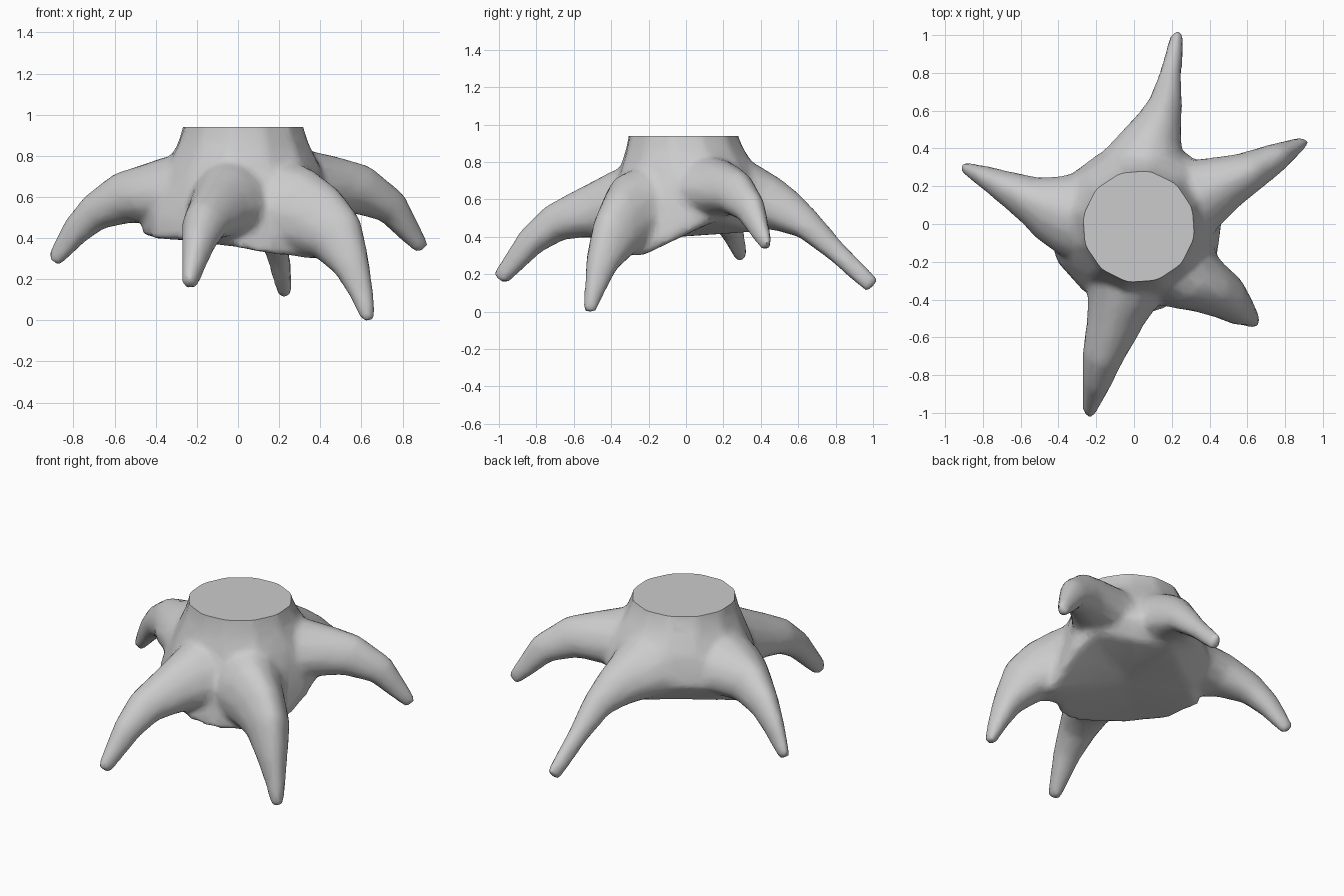
import bpy, bmesh, math
from mathutils import Vector

cube = bpy.data.objects.get("Cube")
if cube:
    bpy.data.objects.remove(cube)

bark = bpy.data.materials.new("grey_bark")
bark.use_nodes = True
bark.diffuse_color = (0.6, 0.6, 0.6, 1)
bark.node_tree.nodes["Principled BSDF"].inputs["Base Color"].default_value = (0.6, 0.6, 0.6, 1)

CUT = 0.94   # height of the sawn top


def loft(bm, rings):
    """Closed tube through rings of equal point count, capped at both ends."""
    loops = [[bm.verts.new(p) for p in ring] for ring in rings]
    for a, b in zip(loops, loops[1:]):
        for i in range(len(a)):
            j = (i + 1) % len(a)
            bm.faces.new((a[i], a[j], b[j], b[i]))
    for loop in (loops[0], loops[-1]):
        mid = bm.verts.new(sum((v.co for v in loop), Vector()) / len(loop))
        for i in range(len(loop)):
            bm.faces.new((loop[i], loop[i - 1], mid))


def circle(r, z, y=-.015):
    angles = [math.radians(30 * i - 11) for i in range(12)]
    return [Vector((0.025 + r * math.cos(a), y + r * math.sin(a), z)) for a in angles]


def root(bm, stations):
    """Tapering root, wider below; a station is x, y, z, half width, half height."""
    pts = [Vector(s[:3]) for s in stations]
    rings = []
    for k, (p, s) in enumerate(zip(pts, stations)):
        along = (pts[min(k + 1, len(pts) - 1)] - pts[max(k - 1, 0)]).normalized()
        side = along.cross(Vector((0, 0, 1))).normalized()
        up = side.cross(along)
        rings.append([p + side * s[3] * math.cos(a) * (1 - .2 * math.sin(a)) + up * s[4] * math.sin(a)
                      for a in (math.tau * i / 12 for i in range(12))])
    loft(bm, rings)


bm = bmesh.new()

# trunk: underside rim, undercut towards the back, flared shoulder, twelve-sided top
rim = [(.465, .02, .42), (.43, .17, .49), (.25, .3, .45), (.07, .42, .43),
       (-.13, .26, .425), (-.31, .14, .42), (-.47, .02, .41), (-.41, -.2, .395),
       (-.27, -.36, .385), (0, -.49, .35), (.16, -.455, .32), (.43, -.25, .29)]
waist = [(.465, .02, .5), (.45, .2, .57), (.3, .37, .56), (.05, .49, .55),
         (-.2, .37, .56), (-.4, .22, .55), (-.47, .02, .52), (-.4, -.2, .5),
         (-.265, -.35, .5), (0, -.46, .47), (.15, -.43, .45), (.42, -.23, .42)]
loft(bm, [[Vector(p) for p in rim], [Vector(p) for p in waist], circle(.385, .74, .015),
          circle(.325, .86, -.005), circle(.298, CUT), circle(.29, 1.04)])

# five roots, wide where they leave the trunk
back = [(.04, .2, .63, .28, .21), (.06, .33, .62, .235, .18), (.1, .45, .58, .165, .145),
        (.135, .54, .535, .125, .12), (.17, .65, .465, .09, .085), (.195, .8, .325, .06, .06),
        (.23, 1, .135, .038, .05)]
left_back = [(.22, .08, .66, .24, .19), (.38, .17, .66, .19, .16), (.5, .225, .65, .145, .14),
             (.6, .27, .635, .115, .125), (.75, .35, .55, .082, .09), (.9, .435, .345, .032, .042)]
left_front = [(.18, -.17, .58, .25, .22), (.29, -.28, .53, .2, .22), (.4, -.335, .475, .15, .19),
              (.49, -.39, .4, .125, .15), (.56, -.455, .26, .09, .09),
              (.607, -.49, .12, .06, .058), (.64, -.52, -.003, .037, .035)]
front = [(-.02, -.22, .59, .24, .22), (-.06, -.38, .565, .195, .185), (-.095, -.48, .54, .16, .155),
         (-.12, -.57, .52, .14, .13), (-.165, -.7, .475, .113, .105), (-.195, -.83, .375, .083, .082),
         (-.238, -1, .17, .036, .048)]
right_back = [(-.2, .02, .64, .25, .19), (-.36, .06, .625, .22, .165), (-.46, .09, .61, .175, .145),
              (-.56, .135, .595, .125, .13), (-.7, .205, .525, .085, .095),
              (-.79, .25, .435, .062, .076), (-.9, .3, .285, .031, .044)]
for stations in (back, left_back, left_front, front, right_back):
    root(bm, stations)
bmesh.ops.recalc_face_normals(bm, faces=bm.faces)

mesh = bpy.data.meshes.new("stump_with_roots")
bm.to_mesh(mesh)
bm.free()
stump = bpy.data.objects.new("stump_with_roots", mesh)
bpy.context.collection.objects.link(stump)

# fuse the parts, soften the joints, thin the mesh
fuse = stump.modifiers.new("fuse", 'REMESH')
fuse.mode = 'VOXEL'
fuse.voxel_size = 0.016
soften = stump.modifiers.new("soften", 'SMOOTH')
soften.factor = 0.5
soften.iterations = 20
thin = stump.modifiers.new("thin", 'DECIMATE')
thin.ratio = 0.12
graph = bpy.context.evaluated_depsgraph_get()
fused = bpy.data.meshes.new_from_object(stump.evaluated_get(graph))
stump.modifiers.clear()
stump.data = fused

# saw the top off flat and stand the stump on the ground
bm = bmesh.new()
bm.from_mesh(fused)
low = min(v.co.z for v in bm.verts)
bmesh.ops.translate(bm, verts=bm.verts, vec=(0, 0, -low))
cut = bmesh.ops.bisect_plane(bm, geom=bm.verts[:] + bm.edges[:] + bm.faces[:],
                             plane_co=(0, 0, CUT), plane_no=(0, 0, 1), clear_outer=True)
bmesh.ops.holes_fill(bm, edges=[e for e in cut["geom_cut"] if isinstance(e, bmesh.types.BMEdge)])
bm.to_mesh(fused)
bm.free()

fused.materials.clear()
fused.materials.append(bark)
bpy.context.view_layer.objects.active = stump
stump.select_set(True)
bpy.ops.object.shade_smooth_by_angle(angle=math.radians(55))
